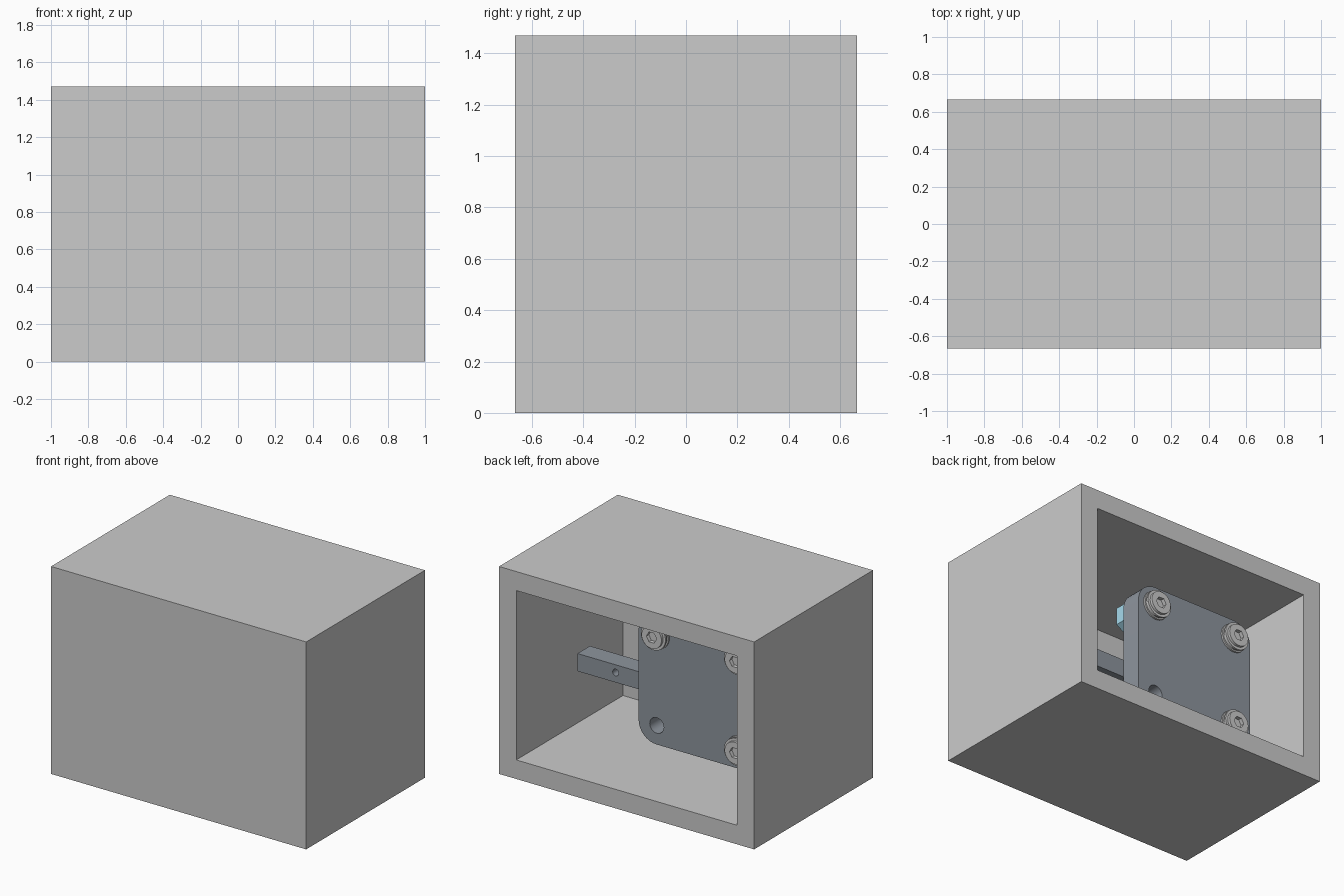
import bpy, bmesh
from math import sin, cos, pi, radians

if "Cube" in bpy.data.objects:
    bpy.data.objects.remove(bpy.data.objects["Cube"])


def material(name, rgb):
    m = bpy.data.materials.new(name)
    m.diffuse_color = (*rgb, 1)
    m.use_nodes = True
    m.node_tree.nodes["Principled BSDF"].inputs["Base Color"].default_value = m.diffuse_color
    return m


steel = material("steel", (0.27, 0.30, 0.34))
blue = material("light_blue", (0.38, 0.70, 0.85))


def ring(cx, cz, r, n=40, turn=0):
    return [(cx + r * cos(2 * pi * i / n + turn), cz + r * sin(2 * pi * i / n + turn)) for i in range(n)]


def rect(x0, x1, z0, z1, r=0, n=10):
    if not r:
        return [(x0, z0), (x1, z0), (x1, z1), (x0, z1)]
    pts = []
    corners = [(x1 - r, z1 - r), (x0 + r, z1 - r), (x0 + r, z0 + r), (x1 - r, z0 + r)]
    for q, (cx, cz) in enumerate(corners):
        for i in range(n + 1):
            a = (q + i / n) * pi / 2
            pts.append((cx + r * cos(a), cz + r * sin(a)))
    return pts


def slab(name, loops, y0, y1, mat=None):
    """Outline plus hole loops in the xz plane, filled and extruded along y."""
    cu = bpy.data.curves.new(name, 'CURVE')
    cu.dimensions = '2D'
    cu.fill_mode = 'BOTH'
    cu.extrude = (y1 - y0) / 2
    for pts in loops:
        s = cu.splines.new('POLY')
        s.points.add(len(pts) - 1)
        for p, (x, z) in zip(s.points, pts):
            p.co = (x, z, 0, 1)
        s.use_cyclic_u = True
    ob = bpy.data.objects.new(name, cu)
    bpy.context.collection.objects.link(ob)
    ob.location.y = (y0 + y1) / 2
    ob.rotation_euler.x = pi / 2
    bpy.ops.object.select_all(action='DESELECT')
    ob.select_set(True)
    bpy.context.view_layer.objects.active = ob
    bpy.ops.object.convert(target='MESH')
    ob = bpy.context.object
    bm = bmesh.new()
    bm.from_mesh(ob.data)
    bmesh.ops.remove_doubles(bm, verts=bm.verts, dist=1e-5)
    bmesh.ops.recalc_face_normals(bm, faces=bm.faces)
    bm.to_mesh(ob.data)
    bm.free()
    bpy.ops.object.shade_smooth_by_angle(angle=radians(30))
    if mat:
        ob.data.materials.clear()
        ob.data.materials.append(mat)
    return ob


# Housing: five thick walls, open at the back
WALL = 0.135
bm = bmesh.new()
bmesh.ops.create_cube(bm, size=1)
for v in bm.verts:
    v.co = (v.co.x * 2, v.co.y * 1.33, (v.co.z + 0.5) * 1.47)
bm.normal_update()
back = max(bm.faces, key=lambda f: f.calc_center_median().y)
bmesh.ops.inset_region(bm, faces=[back], thickness=WALL, use_even_offset=True)
ext = bmesh.ops.extrude_discrete_faces(bm, faces=[back])
for v in ext['faces'][0].verts:
    v.co.y = -0.665 + WALL
bmesh.ops.recalc_face_normals(bm, faces=bm.faces)
me = bpy.data.meshes.new("housing")
bm.to_mesh(me)
bm.free()
bpy.context.collection.objects.link(bpy.data.objects.new("housing", me))

# Mounting plate with four bolt holes
XS, ZS = (0.043, -0.608), (0.447, 1.092)
BACK, FRONT = 0.266, 0.116
spots = [(x, z) for x in XS for z in ZS]
slab("mounting_plate",
     [rect(-0.75, 0.185, 0.312, 1.228, 0.14)] + [ring(x, z, 0.055) for x, z in spots],
     FRONT, BACK, steel)

# Square bar with a small cross hole
slab("square_bar", [rect(-0.6, 0.77, 0.58, 0.705), ring(0.47, 0.65, 0.024, 24)],
     FRONT - 0.14, FRONT, steel)

# Bolts with washers and nuts; the lower inner hole stays empty
for x, z in spots[1:]:
    slab("bolt_shaft", [ring(x, z, 0.053)], -0.02, 0.298)
    slab("flat_washer", [ring(x, z, 0.1), ring(x, z, 0.054)], BACK, 0.279)
    slab("spring_washer", [ring(x, z, 0.09), ring(x, z, 0.054)], 0.279, 0.292)
    slab("bolt_head_flange", [ring(x, z, 0.096), ring(x, z, 0.04, 6)], 0.292, 0.306)
    slab("bolt_head", [ring(x, z, 0.078), ring(x, z, 0.04, 6)], 0.306, 0.325)
    slab("hex_nut", [ring(x, z, 0.12, 6, pi / 6), ring(x, z, 0.054)], 0.0, FRONT, blue)
